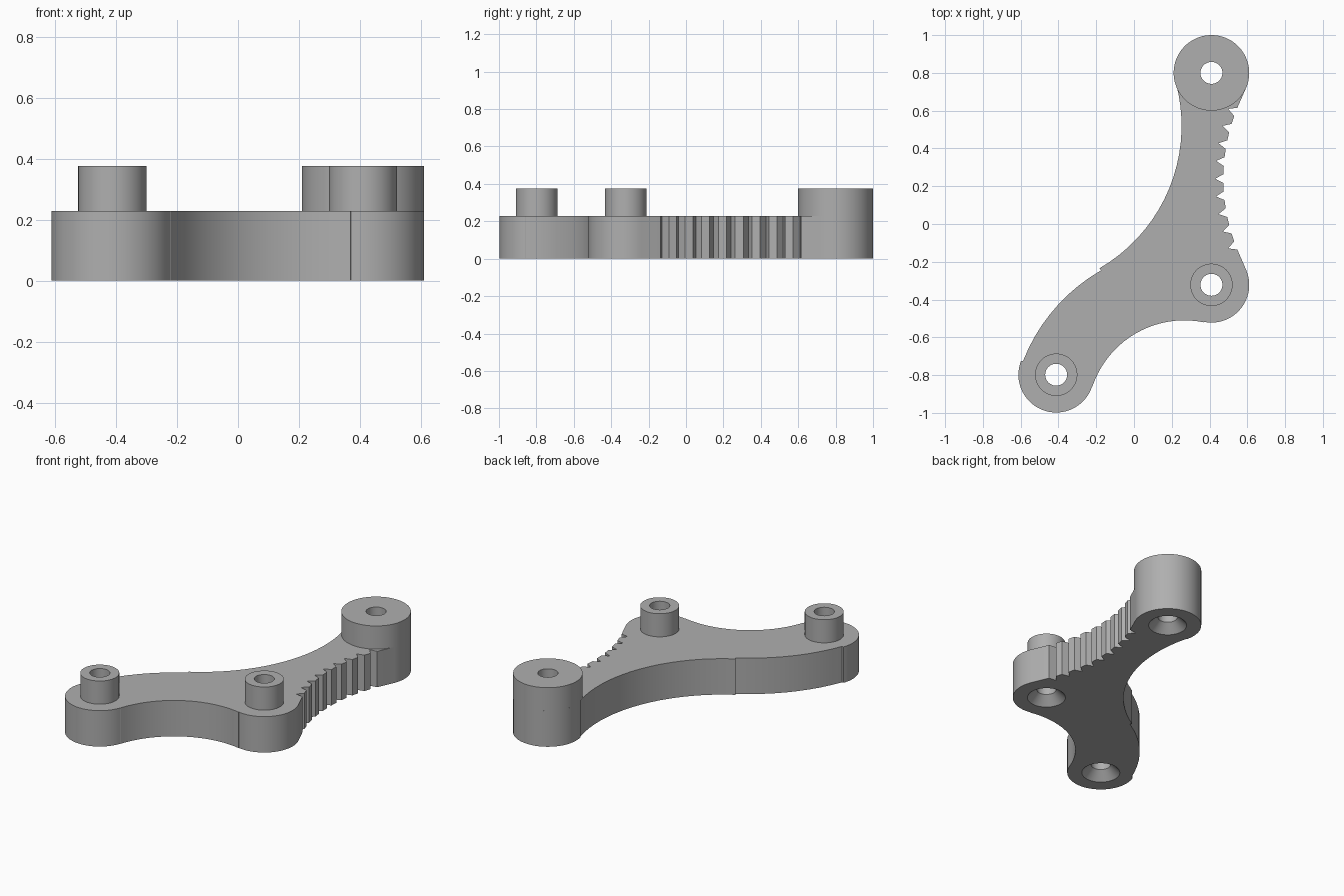
import bpy
import bmesh
from math import sin, cos, radians

PLATE_H, POST_H = 0.228, 0.375
HOLE_R, SINK_R, BOSS_R, COLLAR_R = 0.058, 0.113, 0.2, 0.112
SEGMENTS = 64
TOP, CORNER, FOOT = (0.41, 0.8), (0.41, -0.322), (-0.412, -0.798)

if "Cube" in bpy.data.objects:
    bpy.data.objects.remove(bpy.data.objects["Cube"])

grey = bpy.data.materials.new("plain grey")
grey.use_nodes = True
grey.diffuse_color = (0.43, 0.43, 0.43, 1)
grey.node_tree.nodes["Principled BSDF"].inputs["Base Color"].default_value = (0.43, 0.43, 0.43, 1)


def arc(center, radius, start, end):
    """Points along a circular arc, angles in degrees."""
    steps = max(8, int(abs(end - start) / 4))
    angles = [radians(start + (end - start) * i / steps) for i in range(steps + 1)]
    return [(center[0] + radius * cos(a), center[1] + radius * sin(a)) for a in angles]


def rack_teeth():
    """Concave row of teeth with sharp valleys and flat tips."""
    points = []
    for k in range(-4, 5):
        for radius, shift in ((0.987, -1.35), (1.03, 0), (0.987, 1.35)):
            a = radians(k * 5.25 + shift)
            points.append((1.46 - radius * cos(a), 0.24 + radius * sin(a)))
    return points


def finish(bm, name):
    bmesh.ops.remove_doubles(bm, verts=bm.verts, dist=0.0005)
    bmesh.ops.recalc_face_normals(bm, faces=bm.faces)
    mesh = bpy.data.meshes.new(name)
    bm.to_mesh(mesh)
    bm.free()
    mesh.materials.append(grey)
    obj = bpy.data.objects.new(name, mesh)
    bpy.context.collection.objects.link(obj)
    return obj


def lathe(name, center, profile, capped=False):
    """Spin (radius, z) points about a vertical axis."""
    bm = bmesh.new()
    rings = []
    for r, z in profile:
        rings.append([bm.verts.new((x, y, z)) for x, y in arc(center, r, 0, 360)[:-1]])
    for low, high in zip(rings, rings[1:]):
        n = len(low)
        for i in range(n):
            j = (i + 1) % n
            bm.faces.new((low[i], low[j], high[j], high[i]))
    if capped:
        bm.faces.new(rings[0][::-1])
        bm.faces.new(rings[-1])
    return finish(bm, name)


def smooth(obj):
    bpy.ops.object.select_all(action='DESELECT')
    obj.select_set(True)
    bpy.context.view_layer.objects.active = obj
    bpy.ops.object.shade_smooth_by_angle(angle=radians(20))


# Plate outline, counter-clockwise from the corner boss
outline = (
    arc(CORNER, BOSS_R, -101.5, 22.9)
    + rack_teeth()
    + arc(TOP, BOSS_R, -22.9, 195.2)
    + arc((-0.62, 0.52), 0.872, 15.2, -59.9)
    + arc((0.302, -1.073), 0.955, 119.9, 158.7)
    + arc(FOOT, BOSS_R, 158.7, 341.3)
    + arc((0.267, -1.024), 0.514, 161.3, 78.5)
)
bm = bmesh.new()
base = bm.faces.new([bm.verts.new((x, y, 0)) for x, y in outline])
raised = bmesh.ops.extrude_face_region(bm, geom=[base])["geom"]
bmesh.ops.translate(bm, vec=(0, 0, PLATE_H),
                    verts=[v for v in raised if isinstance(v, bmesh.types.BMVert)])
plate = finish(bm, "toothed_plate")

# Countersunk holes, opening downwards
bpy.context.view_layer.objects.active = plate
for center in (TOP, CORNER, FOOT):
    cutter = lathe("hole_cutter", center,
                   [(SINK_R + 0.01, -0.01), (HOLE_R, SINK_R - HOLE_R), (HOLE_R, 0.5)], capped=True)
    cutter.hide_render = True
    mod = plate.modifiers.new("hole", 'BOOLEAN')
    mod.operation = 'DIFFERENCE'
    mod.solver = 'EXACT'
    mod.object = cutter
    bpy.ops.object.modifier_apply(modifier=mod.name)
    bpy.data.objects.remove(cutter)
smooth(plate)

# Hollow posts standing on the plate
for name, center, radius in (("top_post", TOP, BOSS_R),
                             ("corner_post", CORNER, COLLAR_R),
                             ("foot_post", FOOT, COLLAR_R)):
    smooth(lathe(name, center, [(radius, PLATE_H), (radius, POST_H),
                                (HOLE_R, POST_H), (HOLE_R, PLATE_H)]))
